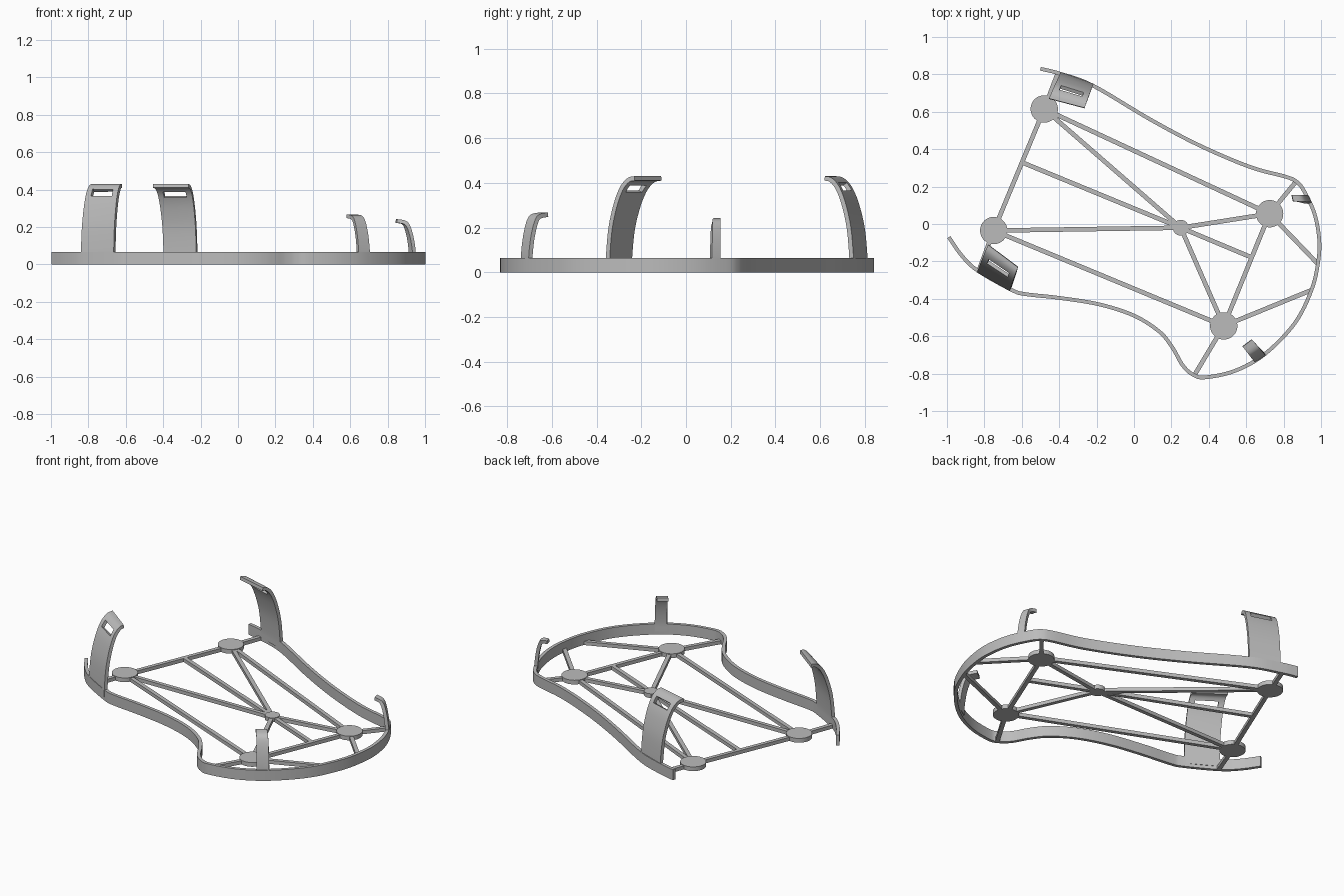
import bpy
import math
from mathutils import Vector

if "Cube" in bpy.data.objects:
    bpy.data.objects.remove(bpy.data.objects["Cube"], do_unlink=True)

grey = bpy.data.materials.new("plain grey")
grey.use_nodes = True
COLOUR = (0.5, 0.5, 0.5, 1)
grey.diffuse_color = COLOUR
grey.node_tree.nodes["Principled BSDF"].inputs["Base Color"].default_value = COLOUR

THICK = 0.02
RIM_H = 0.065
PLATE_H = 0.022


def spline(points, steps):
    """Smooth path passing through all the given points."""
    p = [Vector(q) for q in points]
    p = [2 * p[0] - p[1]] + p + [2 * p[-1] - p[-2]]
    out = []
    for a, b, c, d in zip(p, p[1:], p[2:], p[3:]):
        for i in range(steps):
            t = i / steps
            out.append(0.5 * (2 * b + (c - a) * t + (2 * a - 5 * b + 4 * c - d) * t * t
                              + (3 * b - a - 3 * c + d) * t ** 3))
    return out + [p[-2]]


def finish(obj):
    obj.data.materials.clear()
    obj.data.materials.append(grey)
    bpy.ops.object.select_all(action="DESELECT")
    obj.select_set(True)
    bpy.context.view_layer.objects.active = obj
    bpy.ops.object.shade_smooth_by_angle(angle=math.radians(35))


def sheet(name, rows, skip=lambda r, c: False):
    """Thickened sheet from a grid of points, leaving out skipped cells."""
    n = len(rows[0])
    verts = [v for row in rows for v in row]
    faces = [(r * n + c, r * n + c + 1, (r + 1) * n + c + 1, (r + 1) * n + c)
             for r in range(len(rows) - 1) for c in range(n - 1) if not skip(r, c)]
    mesh = bpy.data.meshes.new(name)
    mesh.from_pydata(verts, [], faces)
    obj = bpy.data.objects.new(name, mesh)
    bpy.context.collection.objects.link(obj)
    mod = obj.modifiers.new("thickness", "SOLIDIFY")
    mod.thickness = THICK
    mod.offset = 0
    mod.use_even_offset = True
    bpy.context.view_layer.objects.active = obj
    bpy.ops.object.modifier_apply(modifier=mod.name)
    finish(obj)


# Outer rim: an open band standing on the ground
outline = [(-0.99, -0.07), (-0.92, -0.17), (-0.835, -0.25), (-0.655, -0.352),
           (-0.58, -0.375), (-0.4, -0.395), (-0.185, -0.43), (0, -0.49),
           (0.135, -0.575), (0.205, -0.66), (0.26, -0.755), (0.315, -0.805),
           (0.38, -0.82), (0.54, -0.785), (0.7, -0.695), (0.86, -0.53),
           (0.95, -0.35), (0.985, -0.2), (0.99, -0.08), (0.965, 0.055),
           (0.91, 0.175), (0.87, 0.225), (0.81, 0.253), (0.62, 0.305),
           (0.35, 0.42), (0.085, 0.56), (-0.22, 0.74), (-0.4, 0.805), (-0.5, 0.83)]
path = spline(outline, 6)
sheet("outer_rim", [[(p.x, p.y, z) for p in path] for z in (0, RIM_H)])

# Round pads and central hub
pads = {"back_right_pad": (-0.48, 0.615), "front_right_pad": (-0.75, -0.035),
        "back_left_pad": (0.725, 0.055), "front_left_pad": (0.48, -0.545),
        "central_hub": (0.25, -0.02)}
for name, (x, y) in pads.items():
    radius = 0.042 if name == "central_hub" else 0.073
    height = 0.026
    bpy.ops.mesh.primitive_cylinder_add(vertices=48, radius=radius, depth=height,
                                        location=(x, y, height / 2))
    bpy.context.object.name = name
    finish(bpy.context.object)

# Flat struts joining pads, hub and rim
A, B, C, D, H = [Vector(p) for p in pads.values()]
struts = [(A, B), (A, C), (A, H), (B, H), (B, D), (C, D), (C, H), (D, H),
          ((-0.6, 0.33), H), (H, (0.62, -0.175)),
          (C, (0.865, 0.225)), (C, (0.98, -0.21)), (D, (0.945, -0.355)),
          (D, (0.325, -0.805)), (A, (-0.41, 0.8)), (B, (-0.83, -0.25))]
for i, (start, end) in enumerate(struts):
    start, end = Vector(start), Vector(end)
    span, mid = end - start, (start + end) / 2
    bpy.ops.mesh.primitive_cube_add(size=1, location=(mid.x, mid.y, PLATE_H / 2))
    bar = bpy.context.object
    bar.name = f"strut_{i + 1}"
    bar.scale = (span.length, 0.024, PLATE_H)
    bar.rotation_euler.z = math.atan2(span.y, span.x)
    finish(bar)


def clip(name, base, tip, profile, slot=None):
    """Curved tab rising from the rim; profile is (share of overhang, height)."""
    steps = 4
    across = (0, 0.17, 0.83, 1)
    b0, b1, t0, t1 = [Vector(p) for p in base + tip]
    rows = []
    for f, z in spline(profile, steps):
        left, right = b0.lerp(t0, f), b1.lerp(t1, f)
        rows.append([(*left.lerp(right, u), z) for u in across])
    sheet(name, rows, lambda r, c: slot is not None and c == 1 and r // steps == slot)


# Wide slotted clips on the right side, narrow hooks on the left
wide = [(0, 0.02), (0.01, 0.08), (0.1, 0.2), (0.28, 0.3), (0.46, 0.362),
        (0.62, 0.395), (0.8, 0.415), (1, 0.42)]
narrow = [(0, 0.02), (0.01, 0.08), (0.13, 0.16), (0.33, 0.225),
          (0.55, 0.25), (1, 0.258)]
clip("back_wide_clip", [(-0.395, 0.803), (-0.22, 0.74)],
     [(-0.455, 0.67), (-0.265, 0.62)], wide, slot=4)
clip("front_wide_clip", [(-0.835, -0.25), (-0.66, -0.35)],
     [(-0.78, -0.11), (-0.62, -0.23)], wide, slot=4)
clip("front_narrow_hook", [(0.64, -0.73), (0.7, -0.695)],
     [(0.58, -0.655), (0.63, -0.617)], narrow)
clip("left_narrow_hook", [(0.922, 0.15), (0.942, 0.112)],
     [(0.843, 0.155), (0.85, 0.122)], [(f, z * 0.9) for f, z in narrow])
